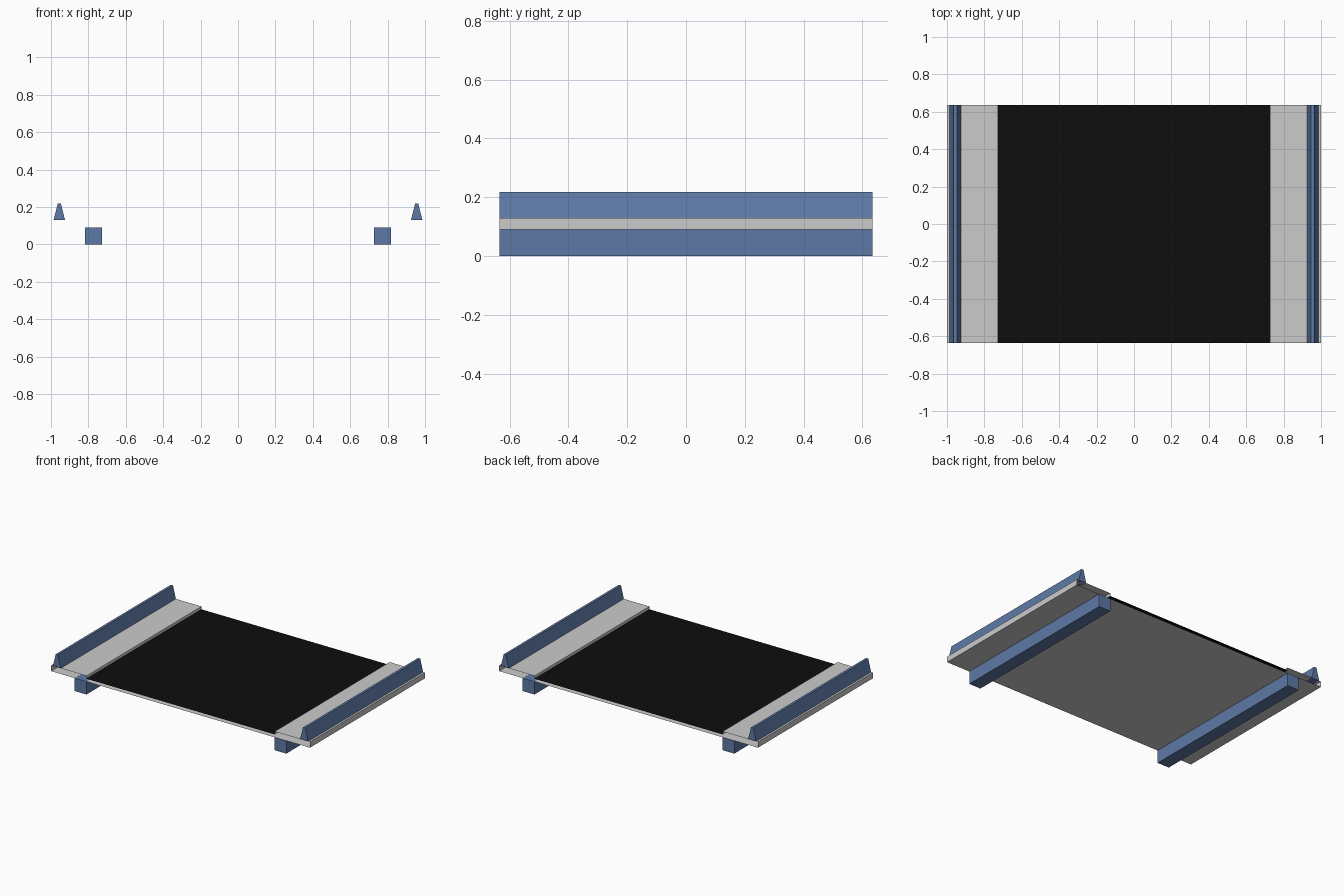
import bpy

if "Cube" in bpy.data.objects:
    bpy.data.objects.remove(bpy.data.objects["Cube"])

HALF_Y = 0.635


def material(name, color):
    m = bpy.data.materials.new(name)
    m.diffuse_color = (*color, 1)
    m.use_nodes = True
    m.node_tree.nodes["Principled BSDF"].inputs["Base Color"].default_value = m.diffuse_color
    return m


def extrude(name, profile, mat=None, closed=True, caps=False):
    """Sweep an x/z profile (counter-clockwise seen from the front) along y."""
    n = len(profile)
    verts = [(x, y, z) for y in (-HALF_Y, HALF_Y) for x, z in profile]
    faces = [(i, (i + 1) % n, (i + 1) % n + n, i + n)
             for i in range(n if closed else n - 1)]
    if caps:
        faces += [tuple(reversed(range(n))), tuple(range(n, 2 * n))]
    mesh = bpy.data.meshes.new(name)
    # wind every face outward
    mesh.from_pydata(verts, [], [tuple(reversed(f)) for f in faces])
    if mat:
        mesh.materials.append(mat)
    obj = bpy.data.objects.new(name, mesh)
    bpy.context.collection.objects.link(obj)
    return obj


def mirrored(profile, side):
    # reversing the order keeps the winding after mirroring
    return profile if side > 0 else [(-x, z) for x, z in reversed(profile)]


blue = material("painted_steel", (0.112, 0.19, 0.38))
black = material("asphalt", (0.004, 0.004, 0.004))

# Deck: hollow shell, open at both ends so segments can be chained
extrude("road_surface", [(0.727, 0.11), (-0.727, 0.11)], black, closed=False)
extrude("deck_underside", [(-1, 0.09), (1, 0.09)], closed=False)

for side, label in ((-1, "left"), (1, "right")):
    # Raised walkway with outer edge and kerb
    extrude(label + "_walkway",
            mirrored([(1, 0.09), (1, 0.13), (0.727, 0.13), (0.727, 0.11)], side),
            closed=False)
    # Tapered barrier
    extrude(label + "_barrier",
            mirrored([(0.925, 0.13), (0.986, 0.13), (0.964, 0.218), (0.947, 0.218)], side),
            blue, caps=True)
    # Support beam under the deck
    extrude(label + "_beam",
            mirrored([(0.727, 0), (0.818, 0), (0.818, 0.09), (0.727, 0.09)], side),
            blue, caps=True)
